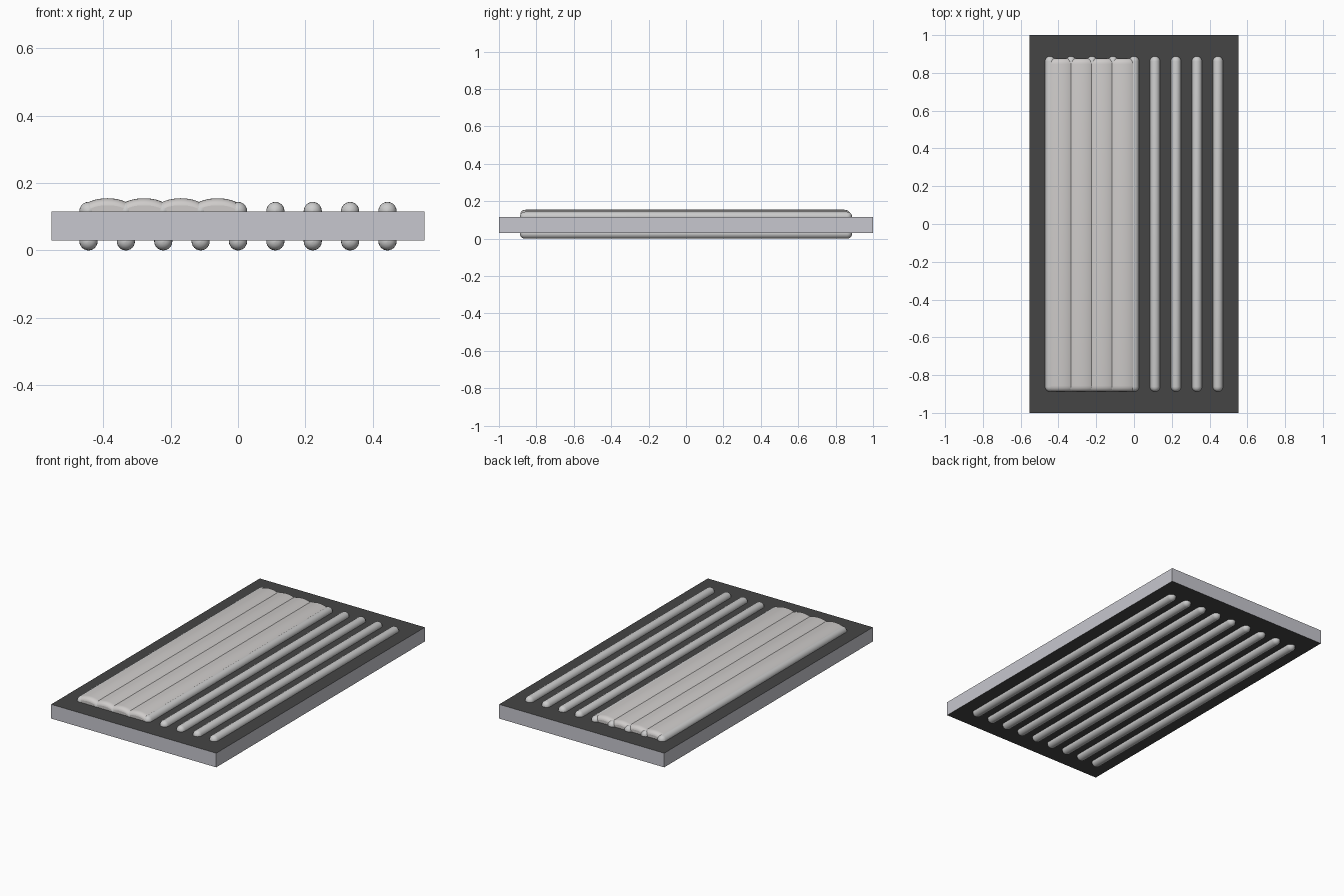
import bpy, bmesh, math

if "Cube" in bpy.data.objects:
    bpy.data.objects.remove(bpy.data.objects["Cube"])

def material(name, rgb):
    m = bpy.data.materials.new(name)
    m.diffuse_color = (*rgb, 1)
    m.use_nodes = True
    m.node_tree.nodes["Principled BSDF"].inputs["Base Color"].default_value = m.diffuse_color
    return m

dark = material("dark_face", (0.06, 0.06, 0.06))
pale = material("warm_grey", (0.62, 0.60, 0.59))

def make_object(name, bm, mats=()):
    bmesh.ops.recalc_face_normals(bm, faces=bm.faces)
    me = bpy.data.meshes.new(name)
    bm.to_mesh(me)
    bm.free()
    for m in mats:
        me.materials.append(m)
    ob = bpy.data.objects.new(name, me)
    bpy.context.collection.objects.link(ob)
    return ob

def loft(name, x, z, rx, rz, sections, n=24, mats=()):
    """Elliptical rings along y; each section is (y, x scale, z scale)."""
    bm = bmesh.new()
    rings = []
    for y, sx, sz in sections:
        rings.append([bm.verts.new((x + rx * sx * math.cos(2 * math.pi * k / n), y,
                                    z + rz * sz * math.sin(2 * math.pi * k / n)))
                      for k in range(n)])
    for a, b in zip(rings, rings[1:]):
        for k in range(n):
            j = (k + 1) % n
            bm.faces.new((a[k], a[j], b[j], b[k]))
    bm.faces.new(rings[0])
    bm.faces.new(rings[-1])
    for f in bm.faces:
        f.smooth = len(f.verts) == 4
    return make_object(name, bm, mats)

# Flat board with dark upper and lower faces
bm = bmesh.new()
bmesh.ops.create_cube(bm, size=1)
for v in bm.verts:
    v.co = (v.co.x * 1.108, v.co.y * 2, 0.073 + v.co.z * 0.086)
bm.normal_update()
for f in bm.faces:
    f.material_index = 1 if abs(f.normal.z) > 0.5 else 0
make_object("board", bm, (material("side_grey", (0.57, 0.57, 0.62)), dark))

# Round-ended slats on both faces
R, END = 0.027, 0.888
angles = [math.radians(a) for a in (3, 18, 36, 54, 72, 90)]
start = [(-END + R * (1 - math.cos(a)), math.sin(a), math.sin(a)) for a in angles]
capsule = start + [(-y, sx, sz) for y, sx, sz in reversed(start)]
for i in range(9):
    x = (i - 4) * 0.111
    loft(f"upper_slat_{i + 1}", x, 0.117, R, R, capsule)
    loft(f"lower_slat_{i + 1}", x, 0.027, R, R, capsule)

# Four overlapping padded strips on the left half
e = 0.03
front = [(-0.886 + e * (1 - math.cos(a)), 0.72 + 0.28 * math.sin(a), 0.5 + 0.5 * math.sin(a))
         for a in angles]
back = [(0.876 - e * (1 - math.cos(a)), 0.6 + 0.4 * math.sin(a), 0.5 + 0.5 * math.sin(a))
        for a in reversed(angles)]
for i in range(4):
    loft(f"padded_strip_{i + 1}", -0.388 + i * 0.109, 0.111, 0.083, 0.044,
         front + back, 40, (pale,))
